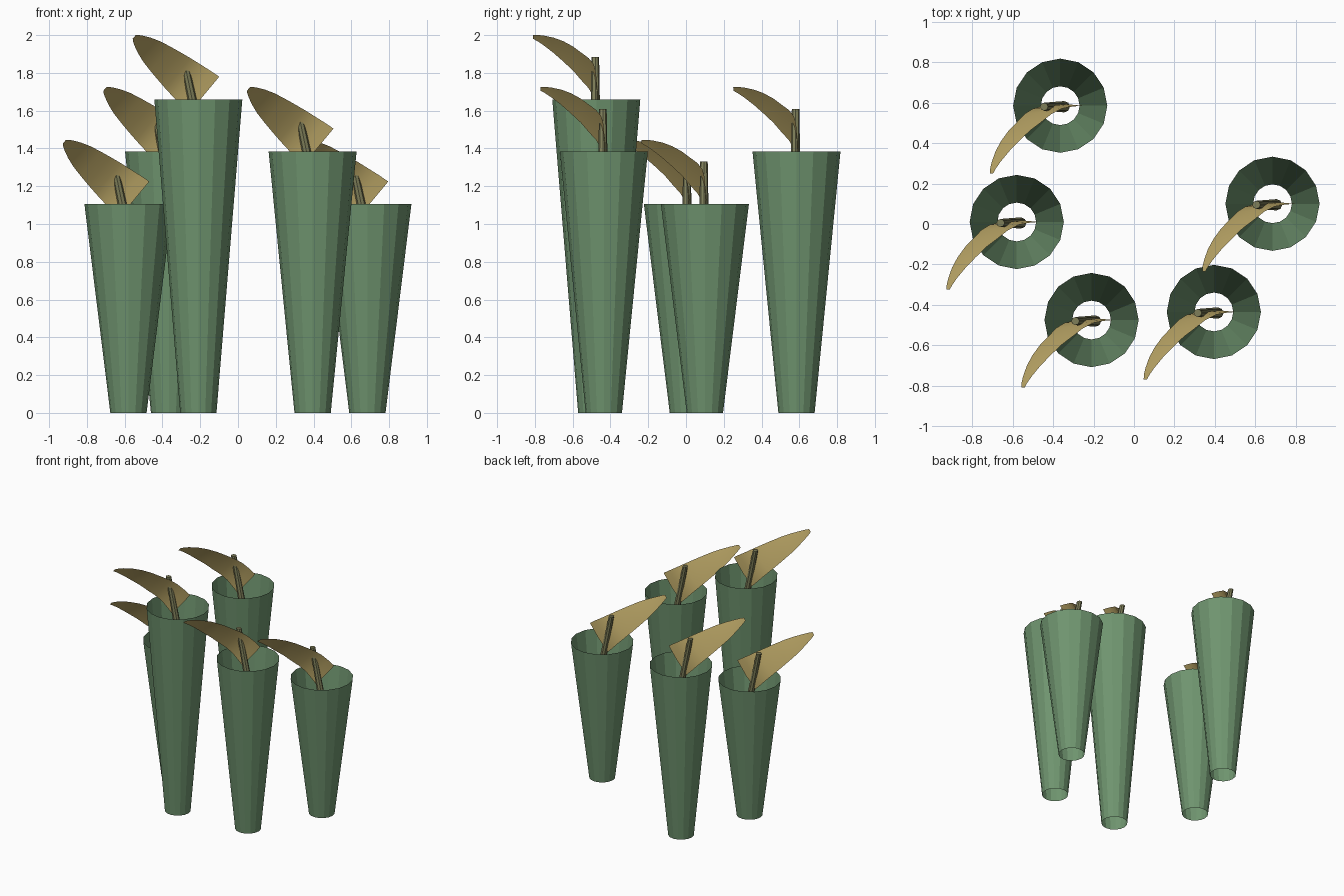
import bpy
import bmesh
import math
from mathutils import Vector

if "Cube" in bpy.data.objects:
    bpy.data.objects.remove(bpy.data.objects["Cube"], do_unlink=True)


def material(name, rgb):
    mat = bpy.data.materials.new(name)
    mat.use_nodes = True
    mat.diffuse_color = (*rgb, 1)
    mat.node_tree.nodes["Principled BSDF"].inputs["Base Color"].default_value = (*rgb, 1)
    return mat


GREEN = material("tube green", (0.16, 0.30, 0.16))
TAN = material("leaf tan", (0.48, 0.37, 0.13))
OLIVE = material("stem olive", (0.21, 0.21, 0.10))


def finish(name, bm, mat, smooth=False):
    mesh = bpy.data.meshes.new(name)
    bm.to_mesh(mesh)
    bm.free()
    mesh.materials.append(mat)
    for poly in mesh.polygons:
        poly.use_smooth = smooth
    obj = bpy.data.objects.new(name, mesh)
    bpy.context.collection.objects.link(obj)
    return obj


def loft(name, low, high, r_low, r_high, sides, capped, mat):
    """Tapered tube between two points with level ends."""
    bm = bmesh.new()
    rings = []
    for centre, r in ((low, r_low), (high, r_high)):
        ring = []
        for i in range(sides):
            a = 2 * math.pi * i / sides
            ring.append(bm.verts.new(centre + Vector((r * math.cos(a), r * math.sin(a), 0))))
        rings.append(ring)
    for i in range(sides):
        j = (i + 1) % sides
        bm.faces.new((rings[0][i], rings[0][j], rings[1][j], rings[1][i]))
    if capped:
        bm.faces.new(rings[0][::-1])
        bm.faces.new(rings[1])
    return finish(name, bm, mat)


# Leaf rows: distance along the blade, forward bend, half width
LEAF = [(0, 0, .126), (.06, .004, .12), (.12, .014, .112), (.18, .04, .104),
        (.24, .082, .094), (.30, .122, .083), (.36, .174, .07),
        (.41, .225, .053), (.45, .277, .034), (.47, .31, .022), (.48, .335, .012)]
ALONG = Vector((-0.77, 0, 0.64))
ACROSS = Vector((0.64, 0, 0.77))


def leaf(name, base):
    bm = bmesh.new()
    rows = []
    for t, bend, half in LEAF:
        mid = base + ALONG * t + Vector((0, -bend, 0))
        crease = Vector((0, half * 0.06, 0))
        rows.append([bm.verts.new(p) for p in
                     (mid - ACROSS * half, mid + crease, mid + ACROSS * half)])
    for a, b in zip(rows, rows[1:]):
        for k in range(2):
            bm.faces.new((a[k], a[k + 1], b[k + 1], b[k]))
    return finish(name, bm, TAN, smooth=True)


# Five open tubes, each with a leaning stem and a curled leaf
TUBES = {
    "back": (-0.365, 0.585, 1.385),
    "left_side": (-0.58, 0.01, 1.105),
    "front_tall": (-0.21, -0.475, 1.66),
    "front": (0.395, -0.435, 1.385),
    "right_side": (0.685, 0.10, 1.105),
}
for label, (x, y, rim) in TUBES.items():
    loft(label + "_tube", Vector((x, y, 0)), Vector((x, y, rim)),
         0.096, 0.233, 16, False, GREEN)
    loft(label + "_stem", Vector((x + 0.02, y - 0.005, rim - 0.25)),
         Vector((x - 0.08, y - 0.005, rim + 0.225)), 0.028, 0.02, 8, True, OLIVE)
    leaf(label + "_leaf", Vector((x + 0.03, y, rim + 0.023)))
